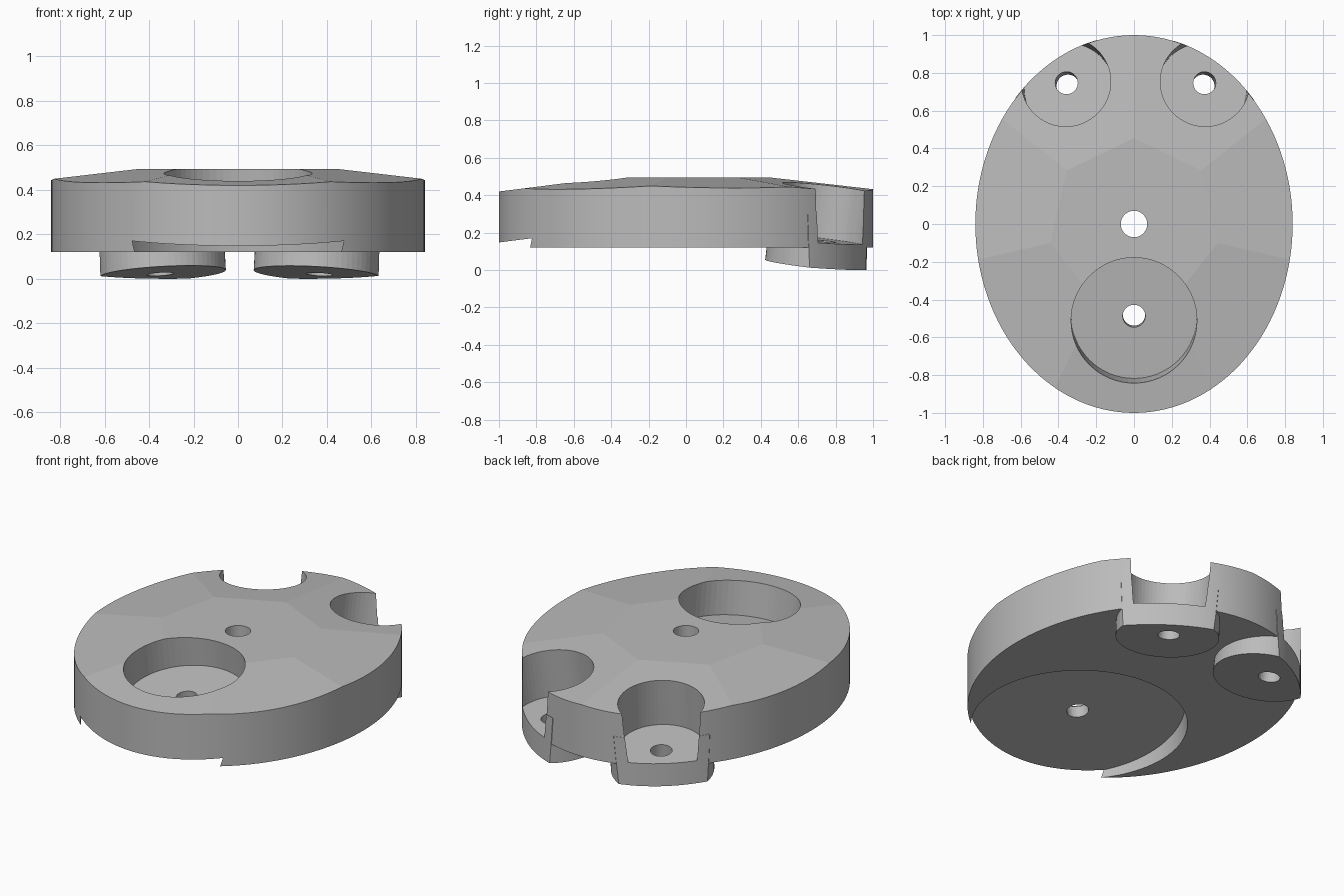
import bpy
import bmesh
from math import cos, sin, pi, radians
from mathutils import Vector, Matrix

if "Cube" in bpy.data.objects:
    bpy.data.objects.remove(bpy.data.objects["Cube"])

RX, RY, BASE, TOP = 0.84, 1.0, 0.12, 0.494
HEPT, SLOPE = 0.455, 0.126      # flat top radius, fall of the facets
APOTHEM = HEPT * cos(pi / 7)

grey = bpy.data.materials.new("plain grey")
grey.use_nodes = True
COLOUR = (0.5, 0.5, 0.5, 1)
grey.diffuse_color = COLOUR
grey.node_tree.nodes["Principled BSDF"].inputs["Base Color"].default_value = COLOUR


def make_object(name, bm):
    bmesh.ops.recalc_face_normals(bm, faces=bm.faces)
    mesh = bpy.data.meshes.new(name)
    bm.to_mesh(mesh)
    bm.free()
    mesh.materials.append(grey)
    obj = bpy.data.objects.new(name, mesh)
    bpy.context.collection.objects.link(obj)
    return obj


def cylinder(name, low, high, rx, ry=None, segments=96):
    """Cylinder between two points, elliptical when ry is given."""
    axis = high - low
    bm = bmesh.new()
    bmesh.ops.create_cone(bm, cap_ends=True, segments=segments, radius1=1, radius2=1, depth=1)
    turn = Vector((0, 0, 1)).rotation_difference(axis).to_matrix().to_4x4()
    size = Matrix.Diagonal((rx, ry or rx, axis.length, 1))
    bm.transform(Matrix.Translation((low + high) / 2) @ turn @ size)
    return make_object(name, bm)


def combine(target, tool, operation):
    """Apply a boolean and discard the tool."""
    mod = target.modifiers.new("cut", "BOOLEAN")
    mod.operation, mod.object, mod.solver = operation, tool, "EXACT"
    bpy.context.view_layer.objects.active = target
    bpy.ops.object.modifier_apply(modifier=mod.name)
    bpy.data.objects.remove(tool)


class Socket:
    """Axis square to one roof facet, measured by depth below that facet."""

    def __init__(self, angle, x, y):
        self.out = Vector((cos(angle), sin(angle), 0))
        self.normal = (self.out * SLOPE + Vector((0, 0, 1))).normalized()
        self.origin = Vector((x, y, 0))
        self.origin.z = TOP - SLOPE * (self.out.dot(self.origin) - APOTHEM)

    def cylinder(self, name, radius, top, bottom, shift=0, segments=64):
        start = self.origin + self.out * shift
        return cylinder(name, start - self.normal * bottom, start - self.normal * top,
                        radius, segments=segments)


def roof():
    """Seven-sided frustum that shapes the top."""
    wide = 1.6
    eave = TOP - SLOPE * (wide * cos(pi / 7) - APOTHEM)
    bm = bmesh.new()
    rings = [[bm.verts.new((r * cos(pi / 2 + i * 2 * pi / 7), r * sin(pi / 2 + i * 2 * pi / 7), z))
              for i in range(7)] for r, z in ((wide, -1), (wide, eave), (HEPT, TOP))]
    bm.faces.new(rings[0])
    bm.faces.new(rings[-1])
    for a, b in zip(rings, rings[1:]):
        for i in range(7):
            j = (i + 1) % 7
            bm.faces.new((a[i], a[j], b[j], b[i]))
    return make_object("roof_shape", bm)


def oval(name, low, high, grow=1.0):
    return cylinder(name, Vector((0, 0, low)), Vector((0, 0, high)), RX * grow, RY * grow, 128)


# Oval plate with a faceted top
plate = oval("oval_base_plate", BASE, 0.7)
combine(plate, roof(), "INTERSECT")

front = Socket(-pi / 2, 0, -0.512)
backs = [Socket(pi / 2 + pi / 7, -0.36, 0.752), Socket(pi / 2 - pi / 7, 0.376, 0.752)]

# Round recess under the front
combine(plate, front.cylinder("front_recess", 0.59, 0.27, 0.7, segments=96), "DIFFERENCE")

# Back feet, trimmed to the oval
for socket in backs:
    foot = socket.cylinder("back_foot", 0.283, 0.14, 0.42)
    combine(foot, oval("foot_trim", -0.5, 1, 1.002), "INTERSECT")
    combine(plate, foot, "UNION")

# Pockets and their drilled holes
combine(plate, front.cylinder("front_pocket", 0.333, -0.2, 0.2), "DIFFERENCE")
combine(plate, front.cylinder("front_hole", 0.06, 0.1, 0.5, segments=32), "DIFFERENCE")
for socket in backs:
    combine(plate, socket.cylinder("back_pocket", 0.237, -0.2, 0.285), "DIFFERENCE")
    combine(plate, socket.cylinder("back_hole", 0.06, 0.2, 0.6, 0.03, 32), "DIFFERENCE")

# Centre hole
combine(plate, cylinder("centre_hole", Vector((0, 0, -0.2)), Vector((0, 0, 0.9)), 0.07,
                        segments=32), "DIFFERENCE")

# Smooth curved walls, crisp facets
bpy.ops.object.select_all(action="DESELECT")
plate.select_set(True)
bpy.context.view_layer.objects.active = plate
bpy.ops.object.shade_smooth_by_angle(angle=radians(5))
